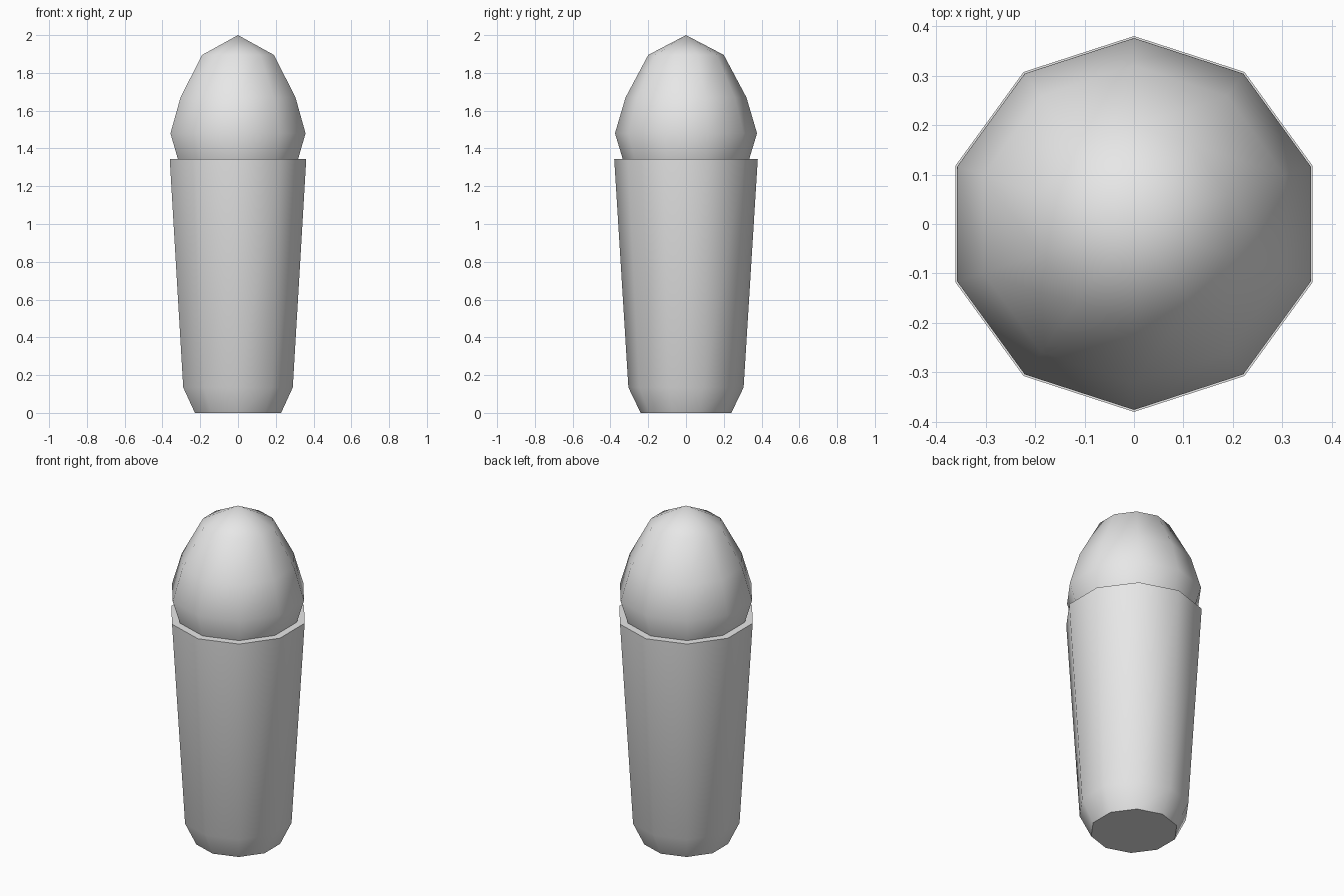
import bpy, bmesh
from math import pi, sin, cos, radians

SIDES = 10

old = bpy.data.objects.get("Cube")
if old:
    bpy.data.objects.remove(old, do_unlink=True)

# Single plain grey
grey = bpy.data.materials.new("light_grey")
grey.use_nodes = True
grey.diffuse_color = (0.8, 0.8, 0.8, 1)
grey.node_tree.nodes["Principled BSDF"].inputs["Base Color"].default_value = (0.8, 0.8, 0.8, 1)


def lathe(name, profile, cap_bottom=False):
    """Turn (radius, height) points into a ten-sided solid; radius 0 makes a tip."""
    bm = bmesh.new()
    rings = []
    for r, z in profile:
        if r == 0:
            rings.append([bm.verts.new((0, 0, z))] * SIDES)
        else:
            angles = [pi / 2 + 2 * pi * i / SIDES for i in range(SIDES)]
            rings.append([bm.verts.new((r * cos(a), r * sin(a), z)) for a in angles])
    for low, high in zip(rings, rings[1:]):
        for i in range(SIDES):
            j = (i + 1) % SIDES
            corners = dict.fromkeys((low[i], low[j], high[j], high[i]))
            bm.faces.new(list(corners))
    if cap_bottom:
        bm.faces.new(rings[0][::-1])
    mesh = bpy.data.meshes.new(name)
    bm.to_mesh(mesh)
    bm.free()
    mesh.materials.append(grey)
    obj = bpy.data.objects.new(name, mesh)
    bpy.context.collection.objects.link(obj)
    bpy.ops.object.select_all(action='DESELECT')
    obj.select_set(True)
    bpy.context.view_layer.objects.active = obj
    bpy.ops.object.shade_smooth_by_angle(angle=radians(50))
    return obj


# Tapered casing with chamfered foot and flat rim
lathe("casing", [(0.24, 0), (0.305, 0.135), (0.38, 1.345), (0.335, 1.345)], cap_bottom=True)

# Egg-shaped tip seated in the rim
lathe("rounded_tip", [(0.335, 1.345), (0.376, 1.48), (0.32, 1.67), (0.2, 1.895), (0, 2)])
